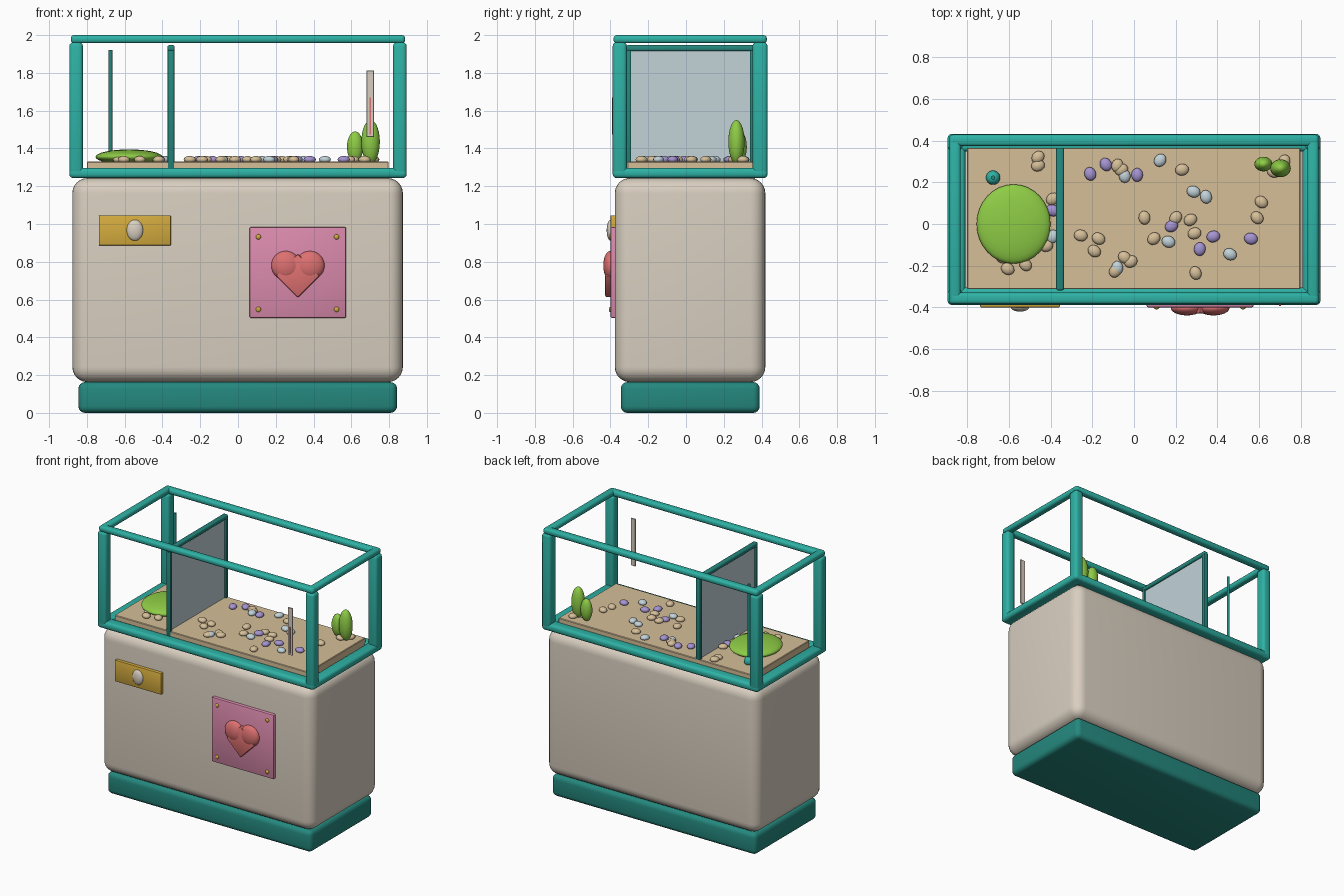
import bpy, bmesh, math, random
from mathutils import Matrix, Vector

if "Cube" in bpy.data.objects:
    bpy.data.objects.remove(bpy.data.objects["Cube"])

random.seed(4)


def material(name, r, g, b):
    m = bpy.data.materials.new(name)
    lin = [(c / 255 / 12.92 if c < 10 else ((c / 255 + 0.055) / 1.055) ** 2.4) for c in (r, g, b)]
    m.diffuse_color = (*lin, 1)
    m.use_nodes = True
    m.node_tree.nodes["Principled BSDF"].inputs["Base Color"].default_value = m.diffuse_color
    return m


CREAM = material("cream", 217, 207, 192)
TEAL = material("teal", 46, 178, 165)
DARK_TEAL = material("dark_teal", 36, 136, 126)
GOLD = material("gold", 212, 171, 62)
PINK = material("pink", 218, 138, 172)
RED = material("coral_red", 222, 112, 112)
GREEN = material("leaf_green", 142, 204, 70)
SAND = material("sand", 214, 191, 153)
LAVENDER = material("lavender", 165, 148, 210)
PALE_BLUE = material("pale_blue", 194, 211, 217)


def finish(name, bm, mat, angle=35):
    me = bpy.data.meshes.new(name)
    bm.to_mesh(me)
    bm.free()
    me.materials.append(mat)
    ob = bpy.data.objects.new(name, me)
    bpy.context.collection.objects.link(ob)
    bpy.ops.object.select_all(action='DESELECT')
    ob.select_set(True)
    bpy.context.view_layer.objects.active = ob
    bpy.ops.object.shade_smooth_by_angle(angle=math.radians(angle))
    return ob


def box(name, mat, xs, ys, zs, bevel=0.0, seg=3, turn=0.0):
    """Box between (min, max) pairs, optionally bevelled and turned about its y axis."""
    bm = bmesh.new()
    bmesh.ops.create_cube(bm, size=1)
    bmesh.ops.scale(bm, vec=[p[1] - p[0] for p in (xs, ys, zs)], verts=bm.verts)
    if bevel:
        bmesh.ops.bevel(bm, geom=bm.edges[:], offset=bevel, segments=seg, profile=0.5, affect='EDGES')
    centre = Vector([(p[0] + p[1]) / 2 for p in (xs, ys, zs)])
    bm.transform(Matrix.Translation(centre) @ Matrix.Rotation(turn, 4, 'Y'))
    return finish(name, bm, mat)


def ellipsoid(name, mat, centre, radii, seg=24, rings=14, spin=0.0):
    bm = bmesh.new()
    bmesh.ops.create_uvsphere(bm, u_segments=seg, v_segments=rings, radius=1)
    bm.transform(Matrix.Translation(centre) @ Matrix.Rotation(spin, 4, 'Z') @ Matrix.Diagonal((*radii, 1)))
    return finish(name, bm, mat, 60)


def cylinder(name, mat, centre, radius, depth, seg=16):
    bm = bmesh.new()
    bmesh.ops.create_cone(bm, cap_ends=True, segments=seg, radius1=radius, radius2=radius, depth=depth)
    bm.transform(Matrix.Translation(centre))
    return finish(name, bm, mat)


# Plinth and rounded cabinet
box("plinth", DARK_TEAL, (-.845, .842), (-.345, .39), (0, .163), .035, 4)
box("cabinet", CREAM, (-.877, .873), (-.377, .42), (.163, 1.243), .08, 6)

# Open frame: lower rails, posts and thin upper rails
X, Y0, Y1 = .893, -.388, .432
for label, z0, z1, w, inset, bev in (("lower", 1.243, 1.297, .085, 0, .02),
                                     ("upper", 1.957, 2.0, .055, .008, .017)):
    x, y0, y1 = X - inset, Y0 + inset / 2, Y1 - inset / 2
    box(label + "_rail_front", TEAL, (-x, x), (y0, y0 + w), (z0, z1), bev)
    box(label + "_rail_back", TEAL, (-x, x), (y1 - w, y1), (z0, z1), bev)
    box(label + "_rail_left", TEAL, (-x, -x + w), (y0, y1), (z0, z1), bev)
    box(label + "_rail_right", TEAL, (x - w, x), (y0, y1), (z0, z1), bev)
for side, xs in (("left", (-X, -X + .072)), ("right", (X - .072, X))):
    for end, ys in (("front", (Y0, Y0 + .075)), ("back", (Y1 - .08, Y1))):
        box(f"post_{end}_{side}", TEAL, xs, ys, (1.25, 1.962), .02)

# Sand bed
box("sand_bed", SAND, (-.8, .797), (-.312, .365), (1.23, 1.33), .004, 1)

# Divider: pane held by two uprights and a top bar
box("divider_pane", PALE_BLUE, (-.36, -.35), (-.305, .345), (1.32, 1.925))
for label, ys in (("front", (-.315, -.29)), ("back", (.338, .365))):
    box("divider_upright_" + label, DARK_TEAL, (-.373, -.337), ys, (1.29, 1.935), .006, 2)
box("divider_top_bar", DARK_TEAL, (-.373, -.335), (-.318, .365), (1.915, 1.947), .01, 3)

# Thin rod with a round foot
cylinder("rod", DARK_TEAL, (-.675, .222, 1.625), .01, .59)
ellipsoid("rod_foot", TEAL, (-.675, .222, 1.348), (.034, .034, .034))

# Moss mound and two upright bushes
ellipsoid("moss_mound", GREEN, (-.577, 0, 1.355), (.177, .19, .04), 32, 16)
ellipsoid("tall_bush", GREEN, (.702, .267, 1.435), (.049, .043, .115))
ellipsoid("short_bush", GREEN, (.62, .287, 1.408), (.043, .035, .082))

# Pebbles scattered on the sand
PEBBLES = {
    ("tan_pebble", SAND): (
        (-.46, .32), (-.46, .28), (-.08, .28), (-.06, .26), (.23, .26), (.72, .3), (.67, .25),
        (.61, .105), (.59, .03), (-.39, .12), (.05, .03), (.2, .03), (.27, .02), (.29, -.045),
        (.095, -.07), (-.255, -.055), (-.17, -.07), (-.19, -.13), (-.045, -.16), (-.015, -.18),
        (-.09, -.225), (.295, -.235), (-.52, -.195), (-.605, -.215), (-.63, -.16), (-.42, -.105)),
    ("lavender_pebble", LAVENDER): (
        (-.21, .24), (-.135, .285), (.015, .235), (.18, -.01), (.315, -.12), (.38, -.06),
        (.56, -.07), (-.39, .065)),
    ("blue_pebble", PALE_BLUE): (
        (-.045, .23), (.125, .305), (.285, .155), (.345, .13), (.165, -.085), (.46, -.145),
        (-.08, -.21), (-.39, -.06)),
}
for (label, mat), spots in PEBBLES.items():
    for x, y in spots:
        ellipsoid(label, mat, (x, y, 1.341), (.033, .028, .019), 14, 8, random.uniform(0, math.pi))

# Thermometer strip on the front of the frame
box("thermometer_plate", CREAM, (.68, .72), (-.386, -.376), (1.46, 1.812), .002, 1)
box("thermometer_column", RED, (.695, .705), (-.392, -.385), (1.475, 1.67))

# Drawer plate with an oval knob
box("drawer_plate", GOLD, (-.737, -.355), (-.4, -.36), (.886, 1.046), .006, 2)
ellipsoid("drawer_knob", CREAM, (-.546, -.398, .967), (.044, .022, .056))

# Pink panel with corner studs
box("heart_panel", PINK, (.06, .573), (-.4, -.36), (.502, .984), .01, 2)
for x in (.108, .522):
    for z in (.548, .932):
        ellipsoid("panel_stud", GOLD, (x, -.4, z), (.014, .009, .014), 14, 8)

# Heart: turned square with two domed lobes
HX = .317
box("heart_point", RED, (HX - .082, HX + .082), (-.428, -.39), (.644, .808), .008, 2, math.pi / 4)
for s in (-1, 1):
    ellipsoid("heart_lobe", RED, (HX + s * .064, -.402, .78), (.077, .036, .077))
